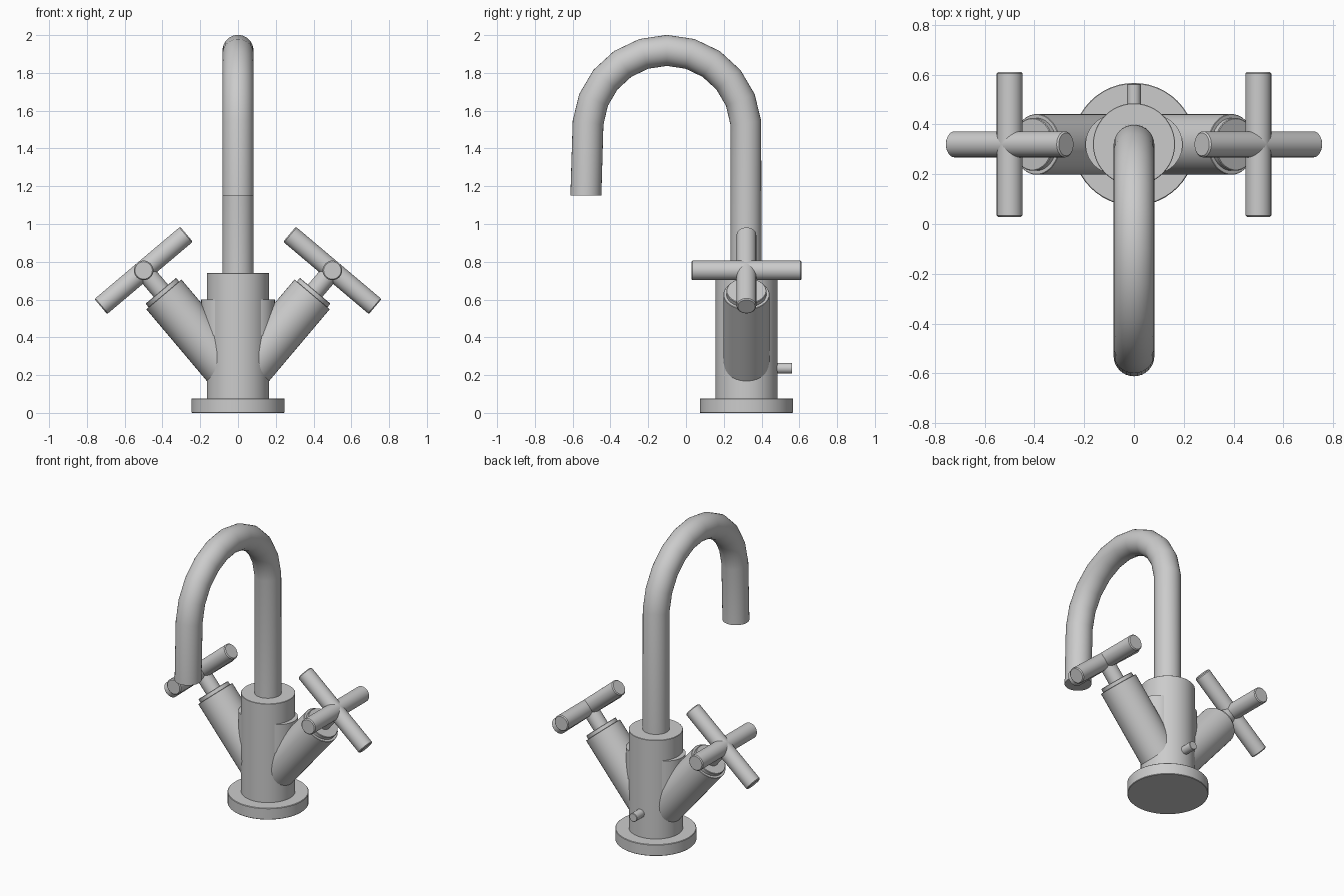
import bpy, bmesh, math
from mathutils import Vector, Matrix

if "Cube" in bpy.data.objects:
    bpy.data.objects.remove(bpy.data.objects["Cube"])

CY = 0.32                      # depth of the body axis
SEG = 40


def finish(name, bm):
    bmesh.ops.recalc_face_normals(bm, faces=bm.faces[:])
    me = bpy.data.meshes.new(name)
    bm.to_mesh(me)
    bm.free()
    ob = bpy.data.objects.new(name, me)
    bpy.context.collection.objects.link(ob)
    bpy.ops.object.select_all(action='DESELECT')
    ob.select_set(True)
    bpy.context.view_layer.objects.active = ob
    bpy.ops.object.shade_smooth_by_angle(angle=math.radians(35))
    return ob


def rod(name, a, b, r, chamfer=0.0, seg=SEG):
    """Cylinder from a to b, optionally with chamfered rims."""
    a, b = Vector(a), Vector(b)
    d = b - a
    rot = d.to_track_quat('Z', 'Y').to_matrix().to_4x4()
    bm = bmesh.new()
    bmesh.ops.create_cone(bm, cap_ends=True, segments=seg, radius1=r, radius2=r,
                          depth=d.length,
                          matrix=Matrix.Translation((a + b) / 2) @ rot)
    if chamfer:
        rims = [e for e in bm.edges if any(len(f.verts) > 4 for f in e.link_faces)]
        bmesh.ops.bevel(bm, geom=rims, offset=chamfer, segments=1,
                        affect='EDGES', profile=0.5)
    return finish(name, bm)


def swept_tube(name, path, r, seg=32):
    """Round tube along a path of (y, z) points in the x = 0 plane."""
    pts = [Vector((0, y, z)) for y, z in path]
    bm = bmesh.new()
    rings = []
    for i, p in enumerate(pts):
        if i in (0, len(pts) - 1):
            t = Vector((0, 0, 1 if i == 0 else -1))      # level cut at both ends
        else:
            t = ((p - pts[i - 1]).normalized() + (pts[i + 1] - p).normalized()).normalized()
        side = Vector((1, 0, 0))
        up = t.cross(side)
        rings.append([bm.verts.new(p + r * (math.cos(k * math.tau / seg) * side
                                            + math.sin(k * math.tau / seg) * up))
                      for k in range(seg)])
    for r0, r1 in zip(rings, rings[1:]):
        for k in range(seg):
            n = (k + 1) % seg
            bm.faces.new((r0[k], r0[n], r1[n], r1[k]))
    bm.faces.new(rings[0])
    bm.faces.new(rings[-1])
    return finish(name, bm)


# Base flange, body column and rear pin
rod("base_flange", (0, CY, 0), (0, CY, 0.077), 0.247, 0.003, 48)
rod("body", (0, CY, 0.07), (0, CY, 0.74), 0.165, 0.002, 48)
rod("rear_pin", (0, CY + 0.12, 0.236), (0, 0.562, 0.236), 0.028, 0.002, 24)

# Gooseneck spout
path = [(CY - 0.002, 0.72)]
for i in range(11):
    ang = math.radians(5 + 17 * i)
    path.append((-0.101 + 0.419 * math.cos(ang), 1.5 + 0.419 * math.sin(ang)))
path.append((-0.53, 1.15))
swept_tube("spout", path, 0.082)

# Valve arms and cross handles, mirrored left and right
for side, s in (("left", -1), ("right", 1)):
    axis = Vector((0.645 * s, 0, 0.764))
    cross = Vector((-0.764 * s, 0, 0.645))
    end = Vector((0.3925 * s, CY, 0.6275))
    hub = end + axis * 0.166
    rod(side + "_valve_arm", end - axis * 0.56, end, 0.122, 0.002)
    rod(side + "_arm_web", (0.075 * s, CY, 0.41), (0.075 * s, CY, 0.6), 0.12)
    rod(side + "_valve_collar", end - axis * 0.01, end + axis * 0.025, 0.106, 0.003)
    rod(side + "_valve_stem", end, hub, 0.05)
    rod(side + "_handle_bar_tilted", hub - cross * 0.297, hub + cross * 0.297, 0.052, 0.006, 32)
    rod(side + "_handle_bar_level", hub - Vector((0, 0.291, 0)),
        hub + Vector((0, 0.291, 0)), 0.052, 0.006, 32)
